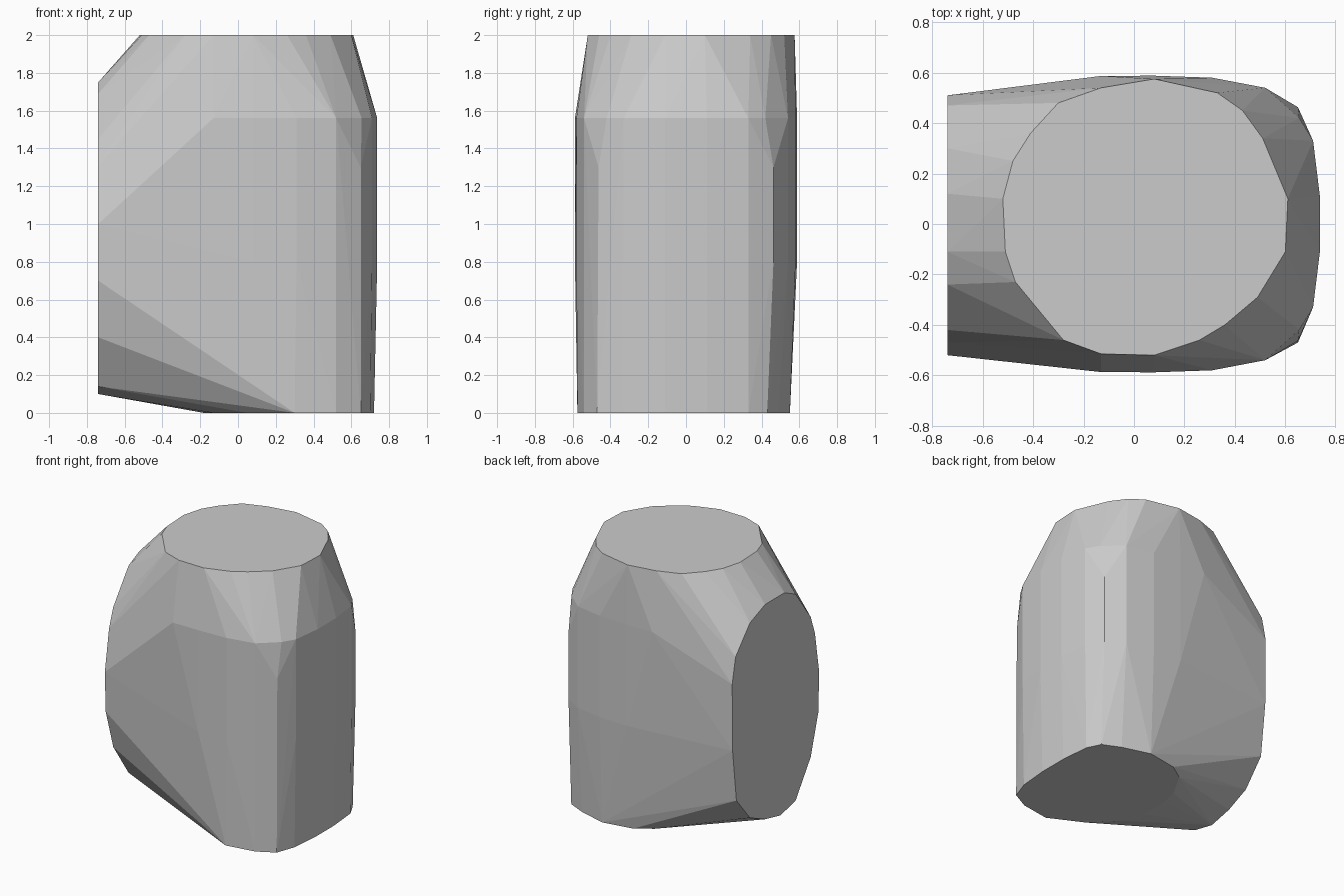
import bpy, bmesh

# flat top outline (x, y) at z = 2
top = [(-.52, .10), (-.48, .25), (-.41, .36), (-.30, .48), (-.13, .54), (.08, .575),
       (.33, .52), (.43, .45), (.51, .34), (.61, .10), (.60, -.11), (.49, -.29),
       (.36, -.40), (.26, -.46), (.08, -.52), (-.13, -.515), (-.28, -.46),
       (-.38, -.34), (-.47, -.23), (-.51, -.11)]
# flat bottom outline (x, y) at z = 0
bottom = [(.72, .11), (.70, .33), (.65, .43), (.52, .49), (.31, .55), (.08, .51),
          (-.04, .43), (-.15, .24), (-.18, .11), (-.18, -.11), (-.13, -.27),
          (.05, -.45), (.30, -.575), (.52, -.54), (.65, -.47), (.70, -.33), (.72, -.11)]
# flat left face outline (y, z) at x = -0.74
left = [(.51, 1.30), (.505, .80), (.46, .41), (.30, .22), (.12, .14), (-.06, .10),
        (-.24, .14), (-.42, .40), (-.51, .70), (-.52, 1.0), (-.47, 1.31),
        (-.42, 1.45), (-.24, 1.69), (-.11, 1.75), (.12, 1.75), (.30, 1.68), (.47, 1.49)]
# half of the rounded body section (x, half depth)
belly = [(-.13, .587), (.08, .588), (.31, .58), (.52, .54), (.65, .463), (.71, .33), (.737, .11)]

pts = [(x, y, 2) for x, y in top] + [(x, y, 0) for x, y in bottom]
pts += [(-.74, y, z) for y, z in left]
for s in (1, -1):
    for x, y in belly:
        corner = x > .6 and y > .4
        pts.append((x, s * y, 1.3 if corner else 1.56))
        if x > 0:
            pts.append((x, s * y, .80))
    pts.append((.62, s * .445, 1.47))      # softened upper corner
    pts.append((.655, s * .42, 1.56))

# body: faceted convex stone
bm = bmesh.new()
for p in pts:
    bm.verts.new(p)
res = bmesh.ops.convex_hull(bm, input=bm.verts)
loose = [v for v in bm.verts if not v.link_faces]
bmesh.ops.delete(bm, geom=loose, context='VERTS')
bmesh.ops.dissolve_limit(bm, angle_limit=.01, verts=bm.verts, edges=bm.edges)
bmesh.ops.recalc_face_normals(bm, faces=bm.faces)
mesh = bpy.data.meshes.new("faceted_body")
bm.to_mesh(mesh)
bm.free()
body = bpy.data.objects.new("faceted_body", mesh)
bpy.context.collection.objects.link(body)
